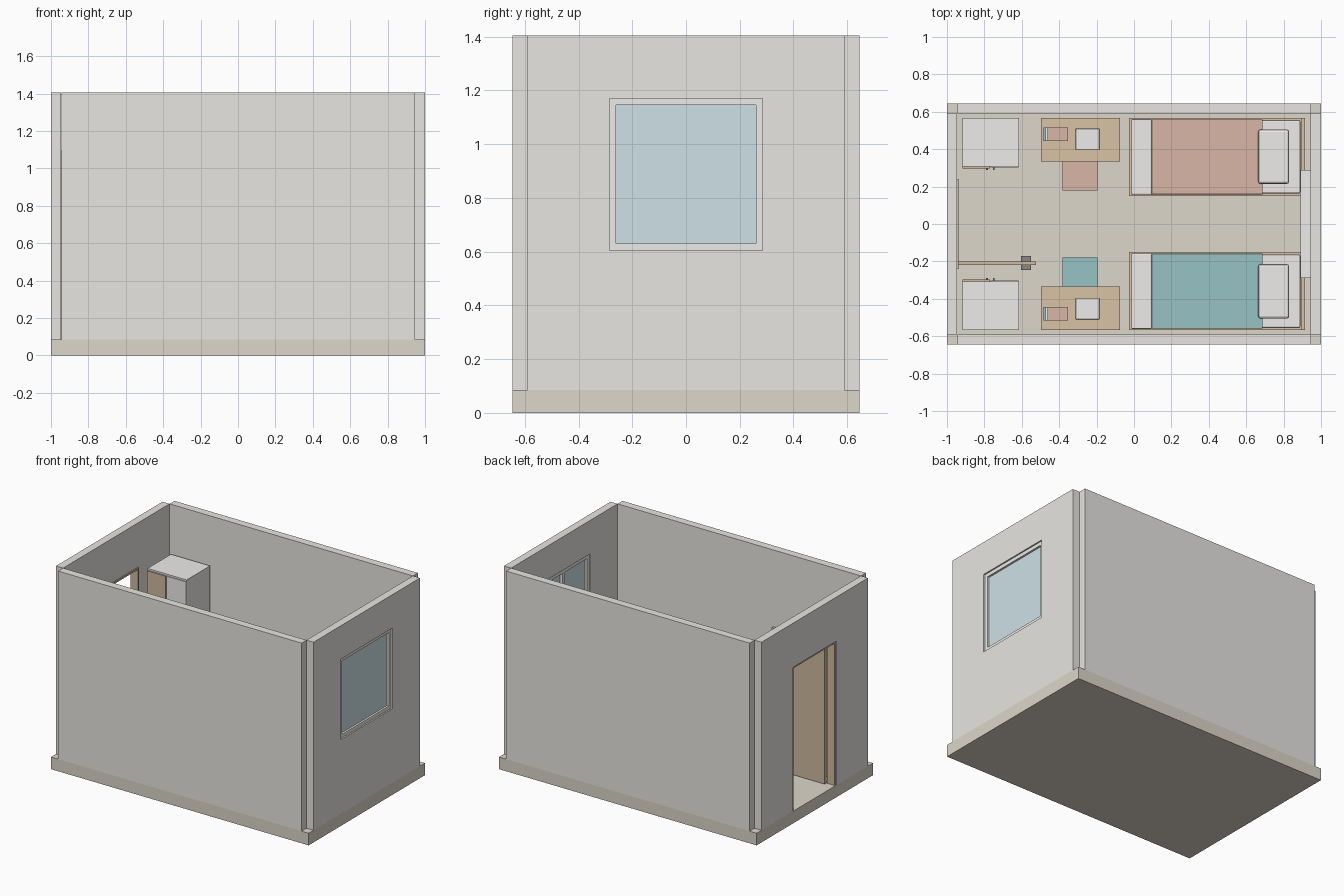
import bpy

if "Cube" in bpy.data.objects:
    bpy.data.objects.remove(bpy.data.objects["Cube"])


def mat(name, r, g, b):
    m = bpy.data.materials.new(name)
    m.diffuse_color = (r, g, b, 1)
    m.use_nodes = True
    m.node_tree.nodes["Principled BSDF"].inputs["Base Color"].default_value = m.diffuse_color
    return m


TAN = mat("tan", .72, .68, .59)
WALL = mat("plaster", .80, .79, .76)
WHITE = mat("white", .85, .84, .82)
WOOD = mat("wood", .69, .54, .38)
DOOR = mat("door_wood", .63, .49, .35)
RED = mat("terracotta", .68, .47, .38)
TEAL = mat("teal", .31, .54, .56)
GLASS = mat("glass", .62, .75, .80)
DARK = mat("dark_metal", .25, .25, .25)


def box(name, x, y, z, m, bevel=0.0, segments=2):
    """Box from (min, max) ranges on each axis."""
    bpy.ops.mesh.primitive_cube_add(
        size=1, location=[(a + b) / 2 for a, b in (x, y, z)])
    o = bpy.context.object
    o.name = name
    o.scale = [abs(b - a) for a, b in (x, y, z)]
    bpy.ops.object.transform_apply(location=False, rotation=False, scale=True)
    o.data.materials.append(m)
    if bevel:
        b = o.modifiers.new("Bevel", 'BEVEL')
        b.width, b.segments = bevel, segments
    return o


F, T = .085, 1.405      # floor top, wall top

# Floor slab and long walls
box("floor_slab", (-1, 1), (-.645, .645), (0, F), TAN)
for s, side in ((-1, "front"), (1, "back")):
    box(side + "_wall", (-.945, .945), (s * .59, s * .645), (F, T), WALL)

# Window wall
wx = (.945, 1)
box("window_wall_lower", wx, (-.59, .59), (F, .605), WALL)
box("window_wall_upper", wx, (-.59, .59), (1.17, T), WALL)
for s in (-1, 1):
    box("window_wall_side", wx, (s * .285, s * .59), (.605, 1.17), WALL)
    box("window_jamb", (.95, .99), (s * .26, s * .285), (.605, 1.17), WHITE)
for z in (.605, 1.145):
    box("window_rail", (.95, .99), (-.26, .26), (z, z + .025), WHITE)
box("window_mullion", (.95, .968), (-.0125, .0125), (.63, 1.145), WHITE)
box("window_glass", (.968, .976), (-.26, .26), (.63, 1.145), GLASS)
box("window_sill", (.89, .945), (-.29, .29), (.585, .607), WHITE)

# Door wall, frame and open door
dx = (-1, -.945)
for s in (-1, 1):
    box("door_wall_side", dx, (s * .24, s * .59), (F, T), WALL)
    box("door_jamb", (-.995, -.937), (s * .228, s * .24), (F, 1.095), DOOR)
box("door_wall_lintel", dx, (-.24, .24), (1.095, T), WALL)
box("door_head", (-.995, -.937), (-.228, .228), (1.083, 1.095), DOOR)
box("door_leaf", (-.937, -.525), (-.218, -.2), (F + .005, 1.08), DOOR)
box("door_handle", (-.605, -.55), (-.245, -.172), (.55, .572), DARK)

# Furniture, one set along each long wall
for s, side, cloth in ((-1, "front", TEAL), (1, "back", RED)):
    def part(name, x, y, z, m, bevel=0.0):
        return box(side + "_" + name, x, (s * y[0], s * y[1]), z, m, bevel)

    # Wardrobe: one wooden and one plain door, two handles
    part("wardrobe_body", (-.918, -.615), (.308, .568), (F, 1.067), WHITE)
    part("wardrobe_wood_door", (-.916, -.77), (.298, .308), (F + .02, 1.055), DOOR)
    part("wardrobe_plain_door", (-.766, -.617), (.302, .308), (F + .02, 1.055), WHITE)
    for x in (-.785, -.75):
        part("wardrobe_handle", (x - .005, x + .005), (.288, .302), (.52, .62), DARK)

    # Desk
    part("desk_top", (-.497, -.075), (.335, .567), (.415, .437), WOOD)
    for x in (-.49, -.107):
        for y in (.342, .535):
            part("desk_leg", (x, x + .025), (y, y + .025), (F, .415), WOOD)

    # Books and notebook on the desk
    part("book_bottom", (-.485, -.36), (.443, .515), (.437, .452), TEAL)
    part("book_middle", (-.473, -.356), (.443, .515), (.452, .467), WHITE)
    part("book_top", (-.462, -.352), (.443, .515), (.467, .482), RED)
    part("notebook", (-.312, -.185), (.397, .51), (.437, .45), WHITE, .003)

    # Stool tucked under the desk
    part("stool_seat", (-.381, -.195), (.18, .355), (.275, .305), cloth)
    for x in (-.373, -.223):
        for y in (.188, .327):
            part("stool_leg", (x, x + .02), (y, y + .02), (F, .275), WOOD)

    # Bed
    part("bed_frame", (-.027, .892), (.15, .567), (.165, .235), WOOD)
    for x in (-.02, .85):
        for y in (.155, .527):
            part("bed_leg", (x, x + .035), (y, y + .035), (F, .165), WOOD)
    part("headboard", (.892, .915), (.15, .567), (F, .5), WOOD)
    part("mattress", (-.01, .889), (.163, .556), (.235, .325), WHITE, .008)
    part("blanket", (.09, .688), (.158, .56), (.25, .338), cloth, .004)
    part("folded_throw", (-.014, .095), (.157, .561), (.25, .345), WHITE, .006)
    part("pillow", (.664, .83), (.215, .505), (.325, .375), WHITE, .012)
